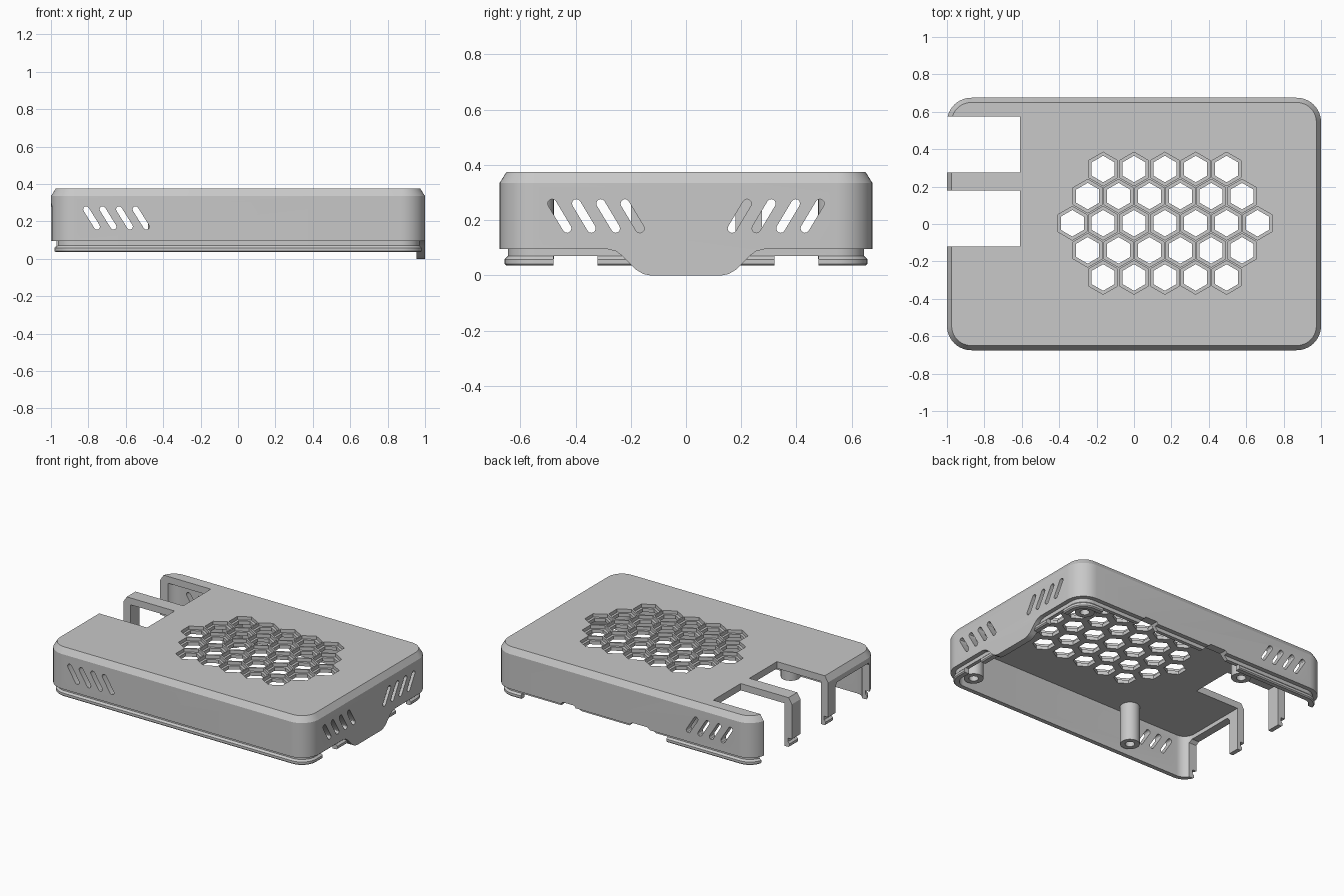
import bpy, bmesh
from math import sin, cos, pi, radians

cube = bpy.data.objects.get("Cube")
if cube:
    bpy.data.objects.remove(cube, do_unlink=True)

grey = bpy.data.materials.new("light_grey_plastic")
grey.use_nodes = True
colour = (0.58, 0.58, 0.58, 1)
grey.diffuse_color = colour
grey.node_tree.nodes["Principled BSDF"].inputs["Base Color"].default_value = colour


def loft(bm, rings):
    """Skin a stack of equal point rings and cap both ends."""
    loops = [[bm.verts.new(p) for p in ring] for ring in rings]
    for a, b in zip(loops, loops[1:]):
        for i in range(len(a)):
            j = (i + 1) % len(a)
            bm.faces.new((a[i], a[j], b[j], b[i]))
    bm.faces.new(loops[0])
    bm.faces.new(loops[-1])


def prism(bm, outline, axis, lo, hi):
    """Extrude a 2D outline along the x or y axis."""
    def place(w):
        return [(w, u, v) if axis == "x" else (u, w, v) for u, v in outline]
    loft(bm, [place(lo), place(hi)])


def box(bm, x0, x1, y0, y1, z1):
    prism(bm, [(y0, -0.1), (y1, -0.1), (y1, z1), (y0, z1)], "x", x0, x1)


def finish(name, bm):
    bmesh.ops.recalc_face_normals(bm, faces=bm.faces)
    mesh = bpy.data.meshes.new(name)
    bm.to_mesh(mesh)
    bm.free()
    mesh.materials.append(grey)
    ob = bpy.data.objects.new(name, mesh)
    bpy.context.collection.objects.link(ob)
    return ob


def activate(ob):
    bpy.ops.object.select_all(action="DESELECT")
    ob.select_set(True)
    bpy.context.view_layer.objects.active = ob


def smooth(ob):
    activate(ob)
    bpy.ops.object.shade_smooth_by_angle(angle=radians(30))


def rounded(inset, z, steps=10):
    hx, hy, r = 1 - inset, 0.675 - inset, 0.13 - inset
    pts = []
    for k, (sx, sy) in enumerate([(1, 1), (-1, 1), (-1, -1), (1, -1)]):
        for i in range(steps + 1):
            a = (k + i / steps) * pi / 2
            pts.append((sx * (hx - r) + r * cos(a), sy * (hy - r) + r * sin(a), z))
    return pts


def circle(x, y, r, z, n, start=0.0):
    return [(x + r * cos(start + 2 * pi * i / n),
             y + r * sin(start + 2 * pi * i / n), z) for i in range(n)]


def slot(u0, v0, u1, v1, r=0.016, n=6):
    """Capsule outline from the upper to the lower centre."""
    from math import atan2
    a = atan2(v1 - v0, u1 - u0)
    ends = [(u1, v1, a - pi / 2), (u0, v0, a + pi / 2)]
    return [(u + r * cos(s + pi * i / n), v + r * sin(s + pi * i / n))
            for u, v, s in ends for i in range(n + 1)]


# Hollow lid: chamfered top, walls, snap-in lip, inner walls and ceiling
bm = bmesh.new()
profile = [(0.025, 0.375), (0, 0.335), (0, 0.095), (0.03, 0.095), (0.03, 0.07),
           (0.018, 0.058), (0.018, 0.042), (0.025, 0.035), (0.055, 0.035), (0.055, 0.328)]
loft(bm, [rounded(i, z) for i, z in profile])
lid = finish("lid_shell", bm)

# One cutter holding every opening
bm = bmesh.new()

# Stepped honeycomb vents
for row in range(-2, 3):
    count = 7 - abs(row)
    for i in range(count):
        x = 0.165 + (i - (count - 1) / 2) * 0.165
        y = 0.004 + row * 0.145
        steps = [(0.071, 0.3), (0.071, 0.352), (0.09, 0.352), (0.09, 0.4)]
        loft(bm, [circle(x, y, r, z, 6, pi / 6) for r, z in steps])

# Slanted vents in the long walls and the end wall
for i in range(4):
    x = -0.812 + i * 0.088
    for y0, y1 in [(-0.8, -0.6), (0.6, 0.8)]:
        prism(bm, slot(x, 0.265, x + 0.058, 0.172), "y", y0, y1)
    y = -0.485 + i * 0.088
    for s in (-1, 1):
        prism(bm, slot(-s * y, 0.26, -s * (y + 0.054), 0.17), "x", 0.9, 1.1)

# Port bays open to the top, and a closed arch for the third port
box(bm, -1.1, -0.61, 0.275, 0.575, 0.5)
box(bm, -1.1, -0.61, -0.12, 0.18, 0.5)
arch = [(-0.58, -0.1), (-0.2, -0.1), (-0.2, 0.28), (-0.22, 0.3), (-0.56, 0.3), (-0.58, 0.28)]
prism(bm, arch, "x", -1.1, -0.9)

# Scalloped connector notches along the back, and lip gaps at the end wall
notches = [(0.8, -0.1), (0.8, 0.07), (0.5, 0.07), (0.47, 0.11), (0.38, 0.11), (0.35, 0.07),
           (-0.02, 0.07), (-0.06, 0.11), (-0.18, 0.11), (-0.22, 0.07), (-0.31, 0.07), (-0.31, -0.1)]
prism(bm, notches, "y", 0.6, 0.7)
box(bm, 0.9, 1.1, -0.48, -0.32, 0.07)
box(bm, 0.9, 1.1, 0.32, 0.48, 0.07)
cutter = finish("openings_cutter", bm)
cutter.hide_render = True

cut = lid.modifiers.new("openings", "BOOLEAN")
cut.operation = "DIFFERENCE"
cut.solver = "EXACT"
cut.object = cutter
activate(lid)
bpy.ops.object.modifier_apply(modifier=cut.name)
bpy.data.objects.remove(cutter, do_unlink=True)
smooth(lid)

# Curved tab hanging from the end wall
half = [(0.13, 0), (0.155, 0.005), (0.18, 0.02), (0.23, 0.07), (0.255, 0.088), (0.285, 0.095)]
bm = bmesh.new()
prism(bm, half + [(-y, z) for y, z in reversed(half)], "x", 0.955, 1)
smooth(finish("end_tab", bm))

# Hollow screw posts under the ceiling
for x, side in [(0.855, "end"), (-0.42, "middle")]:
    for y, face in [(-0.54, "front"), (0.54, "back")]:
        bm = bmesh.new()
        post = [(0.062, 0.335), (0.062, 0.06), (0.03, 0.06), (0.03, 0.2)]
        loft(bm, [circle(x, y, r, z, 24) for r, z in post])
        smooth(finish(f"screw_post_{face}_{side}", bm))
